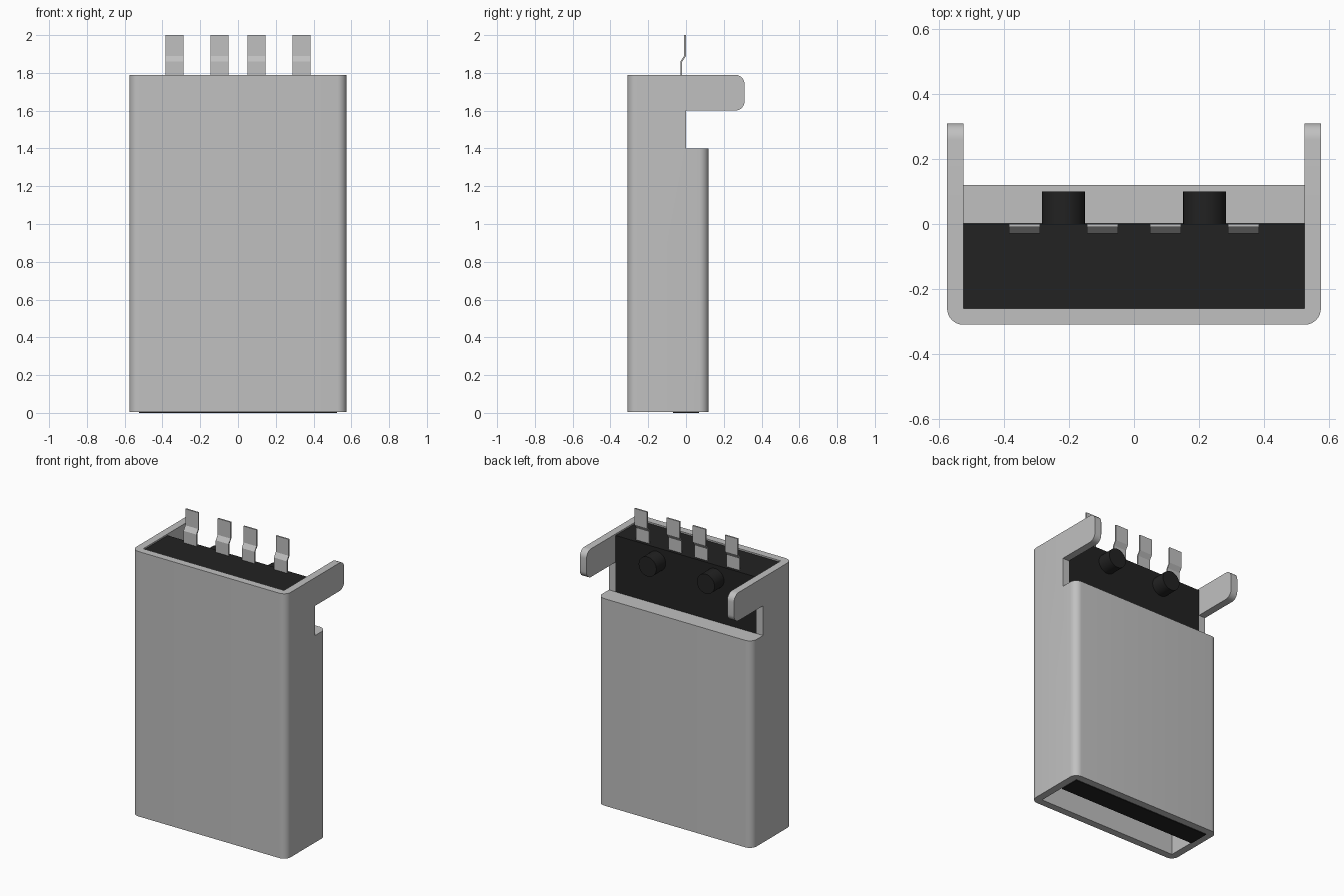
import bpy, bmesh, math
from mathutils import Vector

if "Cube" in bpy.data.objects:
    bpy.data.objects.remove(bpy.data.objects["Cube"], do_unlink=True)


def material(name, rgb):
    m = bpy.data.materials.new(name)
    m.use_nodes = True
    m.diffuse_color = (*rgb, 1)
    bsdf = next(n for n in m.node_tree.nodes if n.type == 'BSDF_PRINCIPLED')
    bsdf.inputs["Base Color"].default_value = (*rgb, 1)
    return m


METAL = material("grey metal", (0.53, 0.53, 0.53))
PLASTIC = material("black plastic", (0.016, 0.016, 0.016))


def finish(name, bm, mat):
    bmesh.ops.recalc_face_normals(bm, faces=bm.faces)
    mesh = bpy.data.meshes.new(name)
    bm.to_mesh(mesh)
    bm.free()
    ob = bpy.data.objects.new(name, mesh)
    bpy.context.collection.objects.link(ob)
    mesh.materials.append(mat)
    return ob


def box(name, x, y, z, mat, round_if=None, radius=0.05):
    """Box from three ranges; edges passing round_if are rounded."""
    bm = bmesh.new()
    bmesh.ops.create_cube(bm, size=1)
    for v in bm.verts:
        v.co = Vector([r[0] if c < 0 else r[1] for c, r in zip(v.co, (x, y, z))])
    if round_if:
        edges = [e for e in bm.edges if round_if(e.verts[0].co, e.verts[1].co)]
        bmesh.ops.bevel(bm, geom=edges, offset=radius, segments=8,
                        affect='EDGES', profile=0.5)
    return finish(name, bm, mat)


def smooth(ob):
    bpy.ops.object.select_all(action='DESELECT')
    ob.select_set(True)
    bpy.context.view_layer.objects.active = ob
    bpy.ops.object.shade_smooth_by_angle(angle=math.radians(30))


def cut(ob, cutter):
    mod = ob.modifiers.new("cut", 'BOOLEAN')
    mod.operation, mod.solver, mod.object = 'DIFFERENCE', 'EXACT', cutter
    bpy.context.view_layer.objects.active = ob
    bpy.ops.object.modifier_apply(modifier=mod.name)
    bpy.data.objects.remove(cutter, do_unlink=True)


W, IN = 0.575, 0.525        # outer and inner half widths
TOP = 1.79

# Metal shell: rounded tube, open at both ends, back cut away near the top
shell = box("metal_shell", (-W, W), (-0.31, 0.12), (0.005, TOP), METAL,
            lambda a, b: abs(a.z - b.z) > 1)
cut(shell, box("back_cutter", (-1, 1), (0, 1), (1.4, 3), METAL))
cut(shell, box("cavity_cutter", (-IN, IN), (-0.26, 0.07), (-1, 1.37), METAL))
cut(shell, box("top_cutter", (-IN, IN), (-0.26, 0.001), (1.3, 3), METAL))
smooth(shell)

# Tabs reaching back from the side walls
for side, s in (("left", 1), ("right", -1)):
    xs = sorted((s * IN, s * W))
    tab = box(side + "_tab", xs, (0, 0.31), (1.6, TOP), METAL,
              lambda a, b: a.y > 0.3 and b.y > 0.3 and abs(a.x - b.x) > 0.01)
    smooth(tab)

# Plastic core and tongue
box("plastic_core", (-IN, IN), (-0.26, 0), (1.3, 1.78), PLASTIC)
box("plastic_tongue", (-IN, IN), (-0.07, 0.07), (0, 1.3), PLASTIC)

# Round locating pegs on the back of the core
for side, s in (("left", 1), ("right", -1)):
    bm = bmesh.new()
    bmesh.ops.create_cone(bm, cap_ends=True, segments=32, radius1=0.066,
                          radius2=0.066, depth=0.12)
    for v in bm.verts:
        v.co = Vector((v.co.x + s * 0.217, v.co.z + 0.04, v.co.y + 1.69))
    smooth(finish(side + "_peg", bm, PLASTIC))

# Bent contact pins: a stepped strip, thickened and given width
path = [(-0.03, 1.7), (-0.03, 1.86), (-0.01, 1.89), (-0.01, 2.0)]
outline = path + [(y + 0.01, z) for y, z in reversed(path)]
for i, x in enumerate((-0.337, -0.097, 0.097, 0.337)):
    bm = bmesh.new()
    n = len(path)
    rings = [[bm.verts.new((x + dx, y, z)) for y, z in outline]
             for dx in (-0.048, 0.048)]
    for ring in rings:
        bm.faces.new(ring)
    for j in range(2 * n):
        k = (j + 1) % (2 * n)
        bm.faces.new((rings[0][j], rings[0][k], rings[1][k], rings[1][j]))
    finish(f"contact_pin_{i + 1}", bm, METAL)
